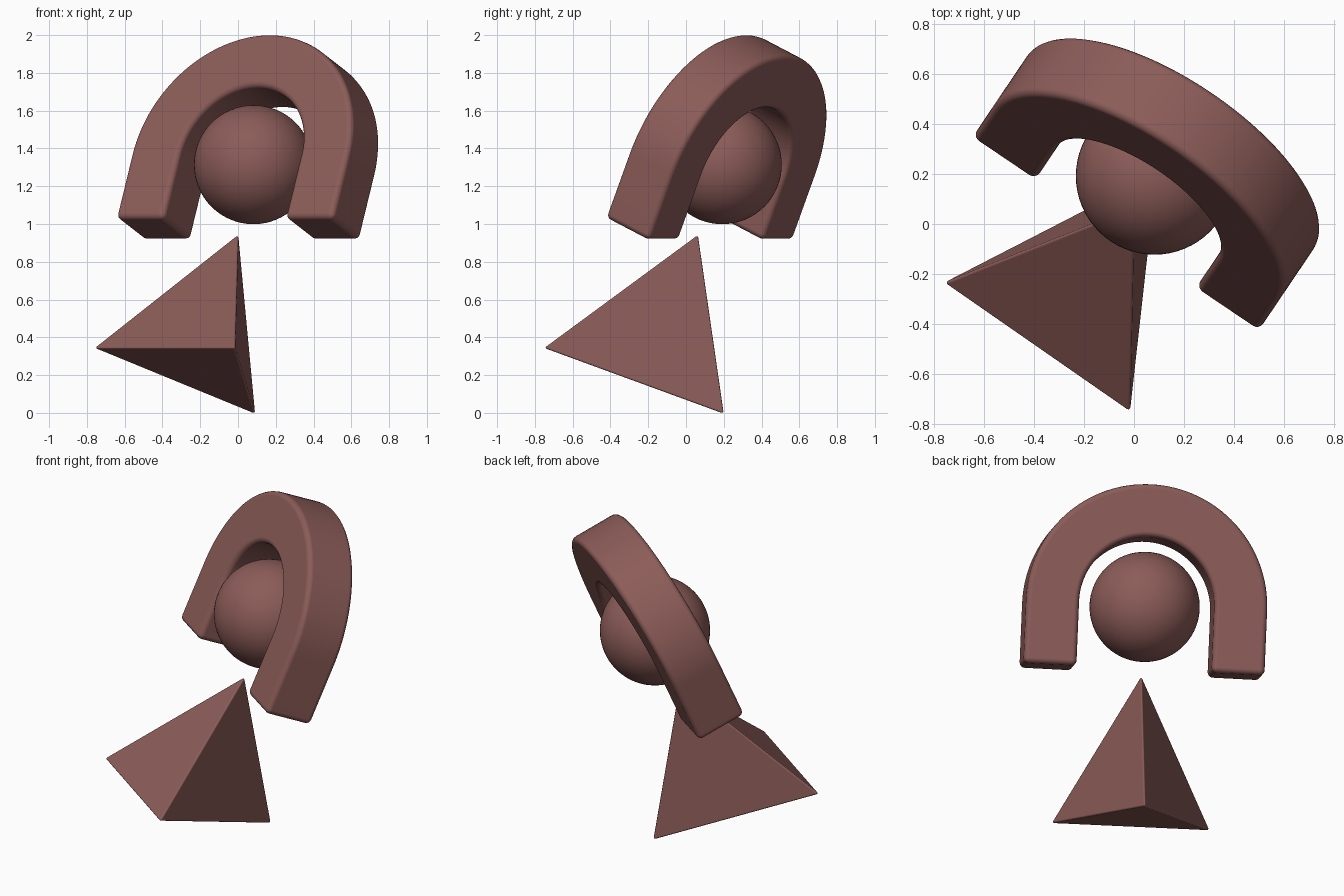
import bpy, bmesh, math
from mathutils import Matrix, Vector

if "Cube" in bpy.data.objects:
    bpy.data.objects.remove(bpy.data.objects["Cube"])

CENTER = Vector((0.082, 0.192, 1.314))   # shared centre of ball and arch
YAW, TILT = math.radians(-34), math.radians(-23.5)

mat = bpy.data.materials.new("clay_red")
mat.diffuse_color = (0.26, 0.107, 0.098, 1)
mat.use_nodes = True
mat.node_tree.nodes["Principled BSDF"].inputs["Base Color"].default_value = mat.diffuse_color


def make_object(name, bm, bevel=0.0, segments=3):
    """Turn a bmesh into a smooth object with optional rounded edges."""
    bmesh.ops.recalc_face_normals(bm, faces=bm.faces)
    for f in bm.faces:
        f.smooth = True
    mesh = bpy.data.meshes.new(name)
    bm.to_mesh(mesh)
    bm.free()
    mesh.materials.append(mat)
    ob = bpy.data.objects.new(name, mesh)
    bpy.context.collection.objects.link(ob)
    if bevel:
        mod = ob.modifiers.new("rounded_edges", 'BEVEL')
        mod.width = bevel
        mod.segments = segments
        mod.limit_method = 'ANGLE'
        mod.angle_limit = math.radians(40)
        mod.harden_normals = True
    return ob


# Ball inside the arch
bm = bmesh.new()
bmesh.ops.create_uvsphere(bm, u_segments=64, v_segments=32, radius=0.315)
ball = make_object("ball", bm)
ball.location = CENTER

# Arch: half ring with two straight legs, swept as a rectangular section
R_IN, R_OUT, HALF_DEPTH, LEG, STEPS = 0.388, 0.692, 0.15, 0.372, 64
bm = bmesh.new()
stations = [(1, 0, -LEG)]
stations += [(math.cos(t), math.sin(t), 0)
             for t in (math.pi * i / STEPS for i in range(STEPS + 1))]
stations += [(-1, 0, -LEG)]
rings = []
for c, s, drop in stations:
    rings.append([bm.verts.new((r * c, y, r * s + drop))
                  for r, y in ((R_IN, -HALF_DEPTH), (R_OUT, -HALF_DEPTH),
                               (R_OUT, HALF_DEPTH), (R_IN, HALF_DEPTH))])
for a, b in zip(rings, rings[1:]):
    for i in range(4):
        j = (i + 1) % 4
        bm.faces.new((a[i], a[j], b[j], b[i]))
bm.faces.new(rings[0])
bm.faces.new(rings[-1])
arch = make_object("arch", bm, 0.03, 4)
arch.matrix_world = (Matrix.Translation(CENTER) @ Matrix.Rotation(YAW, 4, 'Z')
                     @ Matrix.Rotation(TILT, 4, 'X'))

# Three-sided pyramid, corners pushed out to allow for the rounding
corners = [Vector(p) for p in ((-0.75, -0.235, 0.345), (-0.02, -0.742, 0.345),
                               (0.085, 0.195, 0.002), (-0.003, 0.06, 0.935))]
mid = sum(corners, Vector()) / 4
bm = bmesh.new()
for p in corners:
    bm.verts.new(p + (p - mid).normalized() * 0.016)
bmesh.ops.convex_hull(bm, input=bm.verts)
make_object("pyramid", bm, 0.012, 3)
